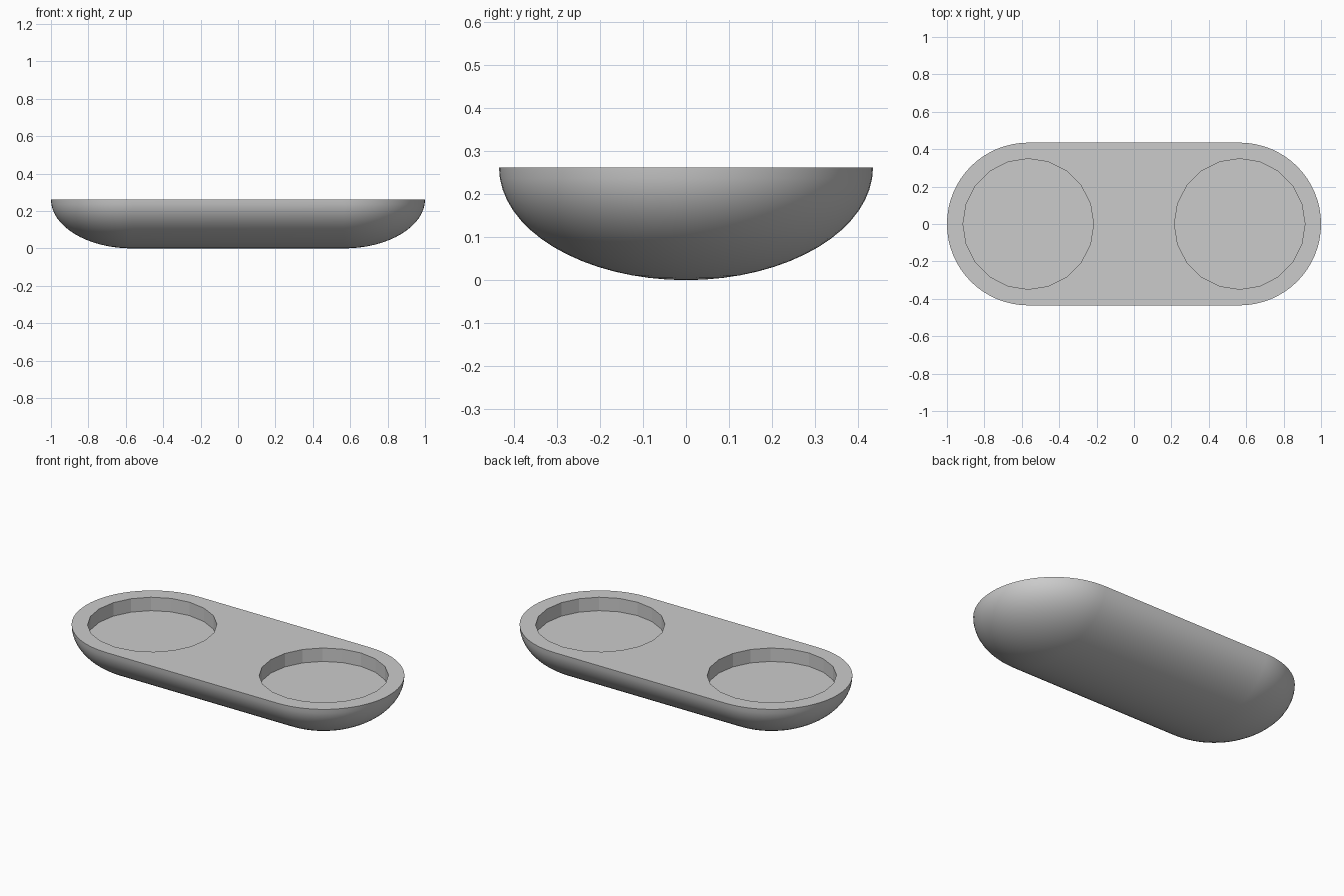
import bpy, bmesh, math

cube = bpy.data.objects.get("Cube")
if cube:
    bpy.data.objects.remove(cube, do_unlink=True)

RADIUS, HEIGHT, CENTRE = 0.435, 0.262, 0.565
POCKET_RADIUS, POCKET_DEPTH = 0.349, 0.08

grey = bpy.data.materials.new("plain grey")
grey.use_nodes = True
grey.diffuse_color = (0.6, 0.6, 0.6, 1)
grey.node_tree.nodes["Principled BSDF"].inputs["Base Color"].default_value = (0.6, 0.6, 0.6, 1)


def add_object(name, bm):
    mesh = bpy.data.meshes.new(name)
    bm.to_mesh(mesh)
    bm.free()
    obj = bpy.data.objects.new(name, mesh)
    bpy.context.collection.objects.link(obj)
    mesh.materials.append(grey)
    return obj


# Tray body: stadium outlines shrinking down an elliptical profile
bm = bmesh.new()
half, levels = 32, 16
rings = []
for level in range(levels):
    tilt = math.pi / 2 * level / levels
    r, z = RADIUS * math.cos(tilt), HEIGHT * (1 - math.sin(tilt))
    ring = []
    for side in (1, -1):
        for i in range(half + 1):
            a = math.pi * i / half - math.pi / 2
            ring.append(bm.verts.new((side * (CENTRE + r * math.cos(a)), side * r * math.sin(a), z)))
    rings.append(ring)

count = len(rings[0])
bm.faces.new(rings[0])
for upper, lower in zip(rings, rings[1:]):
    for i in range(count):
        j = (i + 1) % count
        bm.faces.new((upper[j], upper[i], lower[i], lower[j]))

# Rounded underside closes on a single keel line
keel = [bm.verts.new((side * CENTRE, 0, 0)) for side in (1, -1)]
last = rings[-1]
for end in (0, 1):
    start = end * (half + 1)
    for i in range(start, start + half):
        bm.faces.new((last[i + 1], last[i], keel[end]))
    a, b = last[start + half], last[(start + half + 1) % count]
    bm.faces.new((b, a, keel[end], keel[1 - end]))
bmesh.ops.recalc_face_normals(bm, faces=bm.faces)
body = add_object("tray_body", bm)

# Two shallow twenty-sided pockets cut into the flat top
for name, side in (("left_pocket", 1), ("right_pocket", -1)):
    bm = bmesh.new()
    bmesh.ops.create_cone(bm, cap_ends=True, segments=20, radius1=POCKET_RADIUS,
                          radius2=POCKET_RADIUS, depth=2 * POCKET_DEPTH)
    bmesh.ops.translate(bm, verts=bm.verts, vec=(side * CENTRE, 0, HEIGHT))
    cutter = add_object(name + "_cutter", bm)
    cutter.hide_render = True
    cut = body.modifiers.new(name, 'BOOLEAN')
    cut.operation = 'DIFFERENCE'
    cut.solver = 'EXACT'
    cut.object = cutter
    bpy.context.view_layer.objects.active = body
    bpy.ops.object.modifier_apply(modifier=cut.name)
    bpy.data.objects.remove(cutter, do_unlink=True)

# Smooth shell with crisp rim and faceted pocket walls
bpy.ops.object.select_all(action='DESELECT')
body.select_set(True)
bpy.context.view_layer.objects.active = body
bpy.ops.object.shade_smooth_by_angle(angle=math.radians(15))
